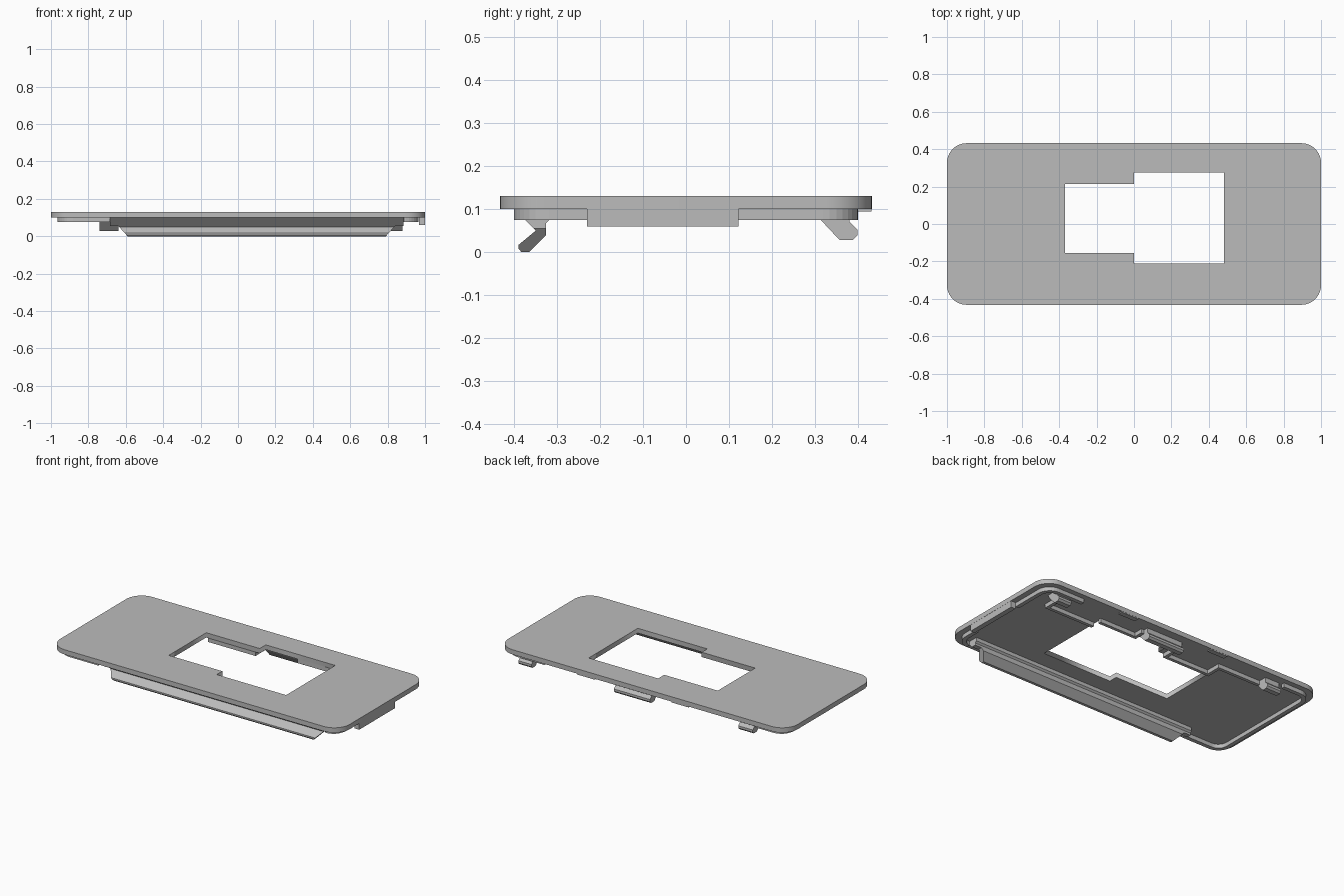
import bpy, bmesh, math
from mathutils import Vector

if "Cube" in bpy.data.objects:
    bpy.data.objects.remove(bpy.data.objects["Cube"], do_unlink=True)

GREY = (0.5, 0.5, 0.5, 1)
mat = bpy.data.materials.new("matte grey")
mat.use_nodes = True
mat.diffuse_color = GREY
mat.node_tree.nodes["Principled BSDF"].inputs["Base Color"].default_value = GREY
mat.node_tree.nodes["Principled BSDF"].inputs["Roughness"].default_value = 0.7


def add(name, bm):
    mesh = bpy.data.meshes.new(name)
    bmesh.ops.recalc_face_normals(bm, faces=bm.faces)
    bm.to_mesh(mesh)
    bm.free()
    mesh.materials.append(mat)
    obj = bpy.data.objects.new(name, mesh)
    bpy.context.collection.objects.link(obj)
    return obj


def prism(name, points, shift):
    """Extrude a flat outline along a vector."""
    bm = bmesh.new()
    face = bm.faces.new([bm.verts.new(p) for p in points])
    new = bmesh.ops.extrude_face_region(bm, geom=[face])["geom"]
    bmesh.ops.translate(bm, vec=shift, verts=[v for v in new if isinstance(v, bmesh.types.BMVert)])
    return add(name, bm)


def box(name, x0, x1, y0, y1, z0, z1):
    return prism(name, [(x0, y0, z0), (x1, y0, z0), (x1, y1, z0), (x0, y1, z0)], (0, 0, z1 - z0))


def bar(name, profile, x0, x1):
    """Profile in y and z, extruded along x."""
    return prism(name, [(x0, y, z) for y, z in profile], (x1 - x0, 0, 0))


def corner(sx, sy, hx, hy, r, steps=8):
    """Rounded corner, counter-clockwise."""
    start = {(1, 1): 0, (-1, 1): 90, (-1, -1): 180, (1, -1): 270}[sx, sy]
    angles = [math.radians(start + 90 * i / steps) for i in range(steps + 1)]
    return [(sx * (hx - r) + r * math.cos(a), sy * (hy - r) + r * math.sin(a)) for a in angles]


def wall(name, path, z0=0.075, z1=0.102, thick=0.025):
    """Thin upright wall centred on a path."""
    bm = bmesh.new()
    low = [bm.verts.new((x, y, z0)) for x, y in path]
    high = [bm.verts.new((x, y, z1)) for x, y in path]
    for i in range(len(path) - 1):
        bm.faces.new((low[i], low[i + 1], high[i + 1], high[i]))
    obj = add(name, bm)
    mod = obj.modifiers.new("thickness", 'SOLIDIFY')
    mod.thickness = thick
    mod.offset = 0
    mod.use_even_offset = True
    return obj


# Cover plate with a stepped window
QUADS = [(1, 1), (-1, 1), (-1, -1), (1, -1)]
outline = [p for sx, sy in QUADS for p in corner(sx, sy, 1.0, 0.432, 0.105, 10)]
window = [(-0.37, -0.155), (0, -0.155), (0, -0.21), (0.48, -0.21),
          (0.48, 0.275), (0, 0.275), (0, 0.215), (-0.37, 0.215)]
curve = bpy.data.curves.new("plate_outline", 'CURVE')
curve.dimensions = '2D'
curve.fill_mode = 'BOTH'
curve.extrude = 0.015
for loop in (outline, window):
    spline = curve.splines.new('POLY')
    spline.points.add(len(loop) - 1)
    for point, (x, y) in zip(spline.points, loop):
        point.co = (x, y, 0, 1)
    spline.use_cyclic_u = True
temp = bpy.data.objects.new("plate_outline", curve)
bpy.context.collection.objects.link(temp)
mesh = bpy.data.meshes.new_from_object(temp.evaluated_get(bpy.context.evaluated_depsgraph_get()))
bpy.data.objects.remove(temp, do_unlink=True)
bm = bmesh.new()
bm.from_mesh(mesh)
bmesh.ops.remove_doubles(bm, verts=bm.verts, dist=0.0001)
bmesh.ops.translate(bm, vec=Vector((0, 0, 0.115)), verts=bm.verts)
plate = add("cover_plate", bm)

# Rim pieces under the plate
RX, RY, RR = 0.9525, 0.3875, 0.07
wall("rim_right_end", [(-0.76, RY)] + corner(-1, 1, RX, RY, RR)
     + corner(-1, -1, RX, RY, RR) + [(-0.685, -RY)])
wall("rim_front_corner", [(0.885, -RY)] + corner(1, -1, RX, RY, RR)[1:] + [(RX, -0.23)])
wall("rim_back_corner", [(RX, 0.12)] + corner(1, 1, RX, RY, RR) + [(0.70, RY)])

# End tab flush with the plate edge
box("end_tab", 0.968, 0.999, -0.23, 0.122, 0.06, 0.102)

# Long front clip: sloped web and tapered lip
bar("front_clip_web", [(-0.40, 0.101), (-0.354, 0.055), (-0.325, 0.055),
                       (-0.325, 0.068), (-0.315, 0.078), (-0.315, 0.101)], -0.685, 0.885)
lip = bar("front_clip_lip", [(-0.354, 0.055), (-0.349, 0.05), (-0.389, 0.017), (-0.389, 0.008),
                             (-0.382, 0), (-0.365, 0), (-0.325, 0.04), (-0.325, 0.055)], -0.64, 0.84)
for v in lip.data.vertices:
    side = 1 if v.co.x > 0 else -1
    v.co.x -= side * 0.9 * (0.055 - v.co.z)

# Three back clips
hook = [(0.30, 0.101), (0.313, 0.075), (0.357, 0.028), (0.387, 0.028), (0.398, 0.039),
        (0.398, 0.053), (0.38, 0.07), (0.38, 0.101)]
for name, x0, x1 in (("left", 0.79, 0.88), ("middle", -0.03, 0.22), ("right", -0.74, -0.64)):
    bar("back_clip_" + name, hook, x0, x1)

# Small back ledges
for name, x0 in (("left", 0.33), ("right", -0.32)):
    box("back_ledge_" + name, x0, x0 + 0.12, 0.40, 0.431, 0.094, 0.101)

# Stiffening ribs around the window and clips
RIB = 0.02
wall("rib_left", [(0.82, 0.33), (0.82, 0.225), (0.49, 0.225)], thick=RIB)
wall("rib_window_left", [(0.49, 0.285), (0.23, 0.285), (0.23, 0.34), (-0.04, 0.34)], thick=RIB)
wall("rib_window_right", [(-0.04, 0.34), (-0.04, 0.226), (-0.35, 0.226),
                          (-0.35, 0.32), (-0.68, 0.32)], thick=RIB)
